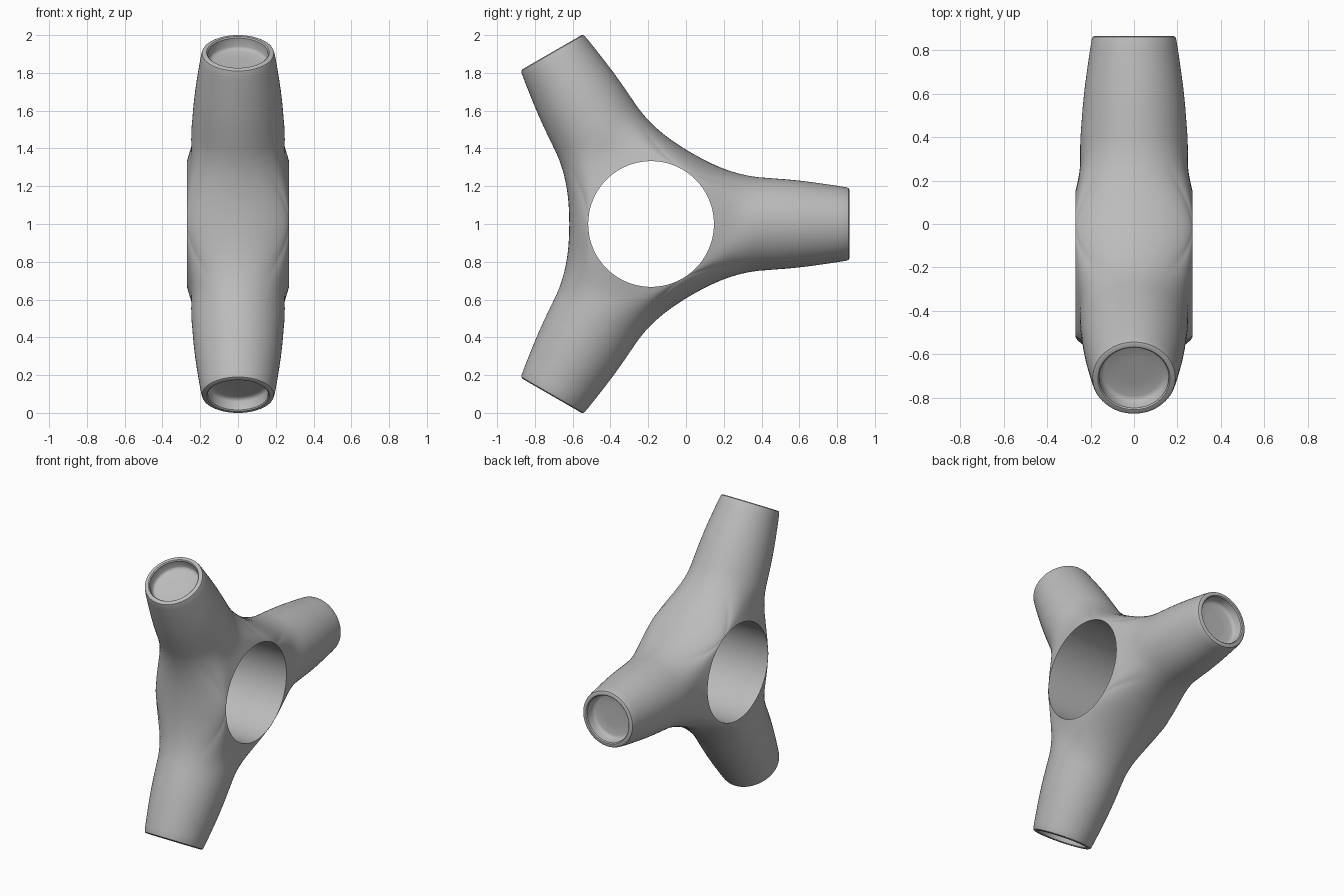
import bpy, bmesh, math
from mathutils import Vector, Matrix

if "Cube" in bpy.data.objects:
    bpy.data.objects.remove(bpy.data.objects["Cube"])

HOLE_R, WEB_R, HALF_X = 0.333, 0.433, 0.27    # hole radius, outer web radius, half thickness
CENTRE = Vector((0, -0.185, 1.0))
N_HOLE, N_WEB, N_BLEND = 24, 20, 14           # segments on hole arc, web and hub blend
MID_T, MID_R = 0.60, 0.245                    # where the hub blend becomes a round arm
ARM = [(0.66, 0.2405), (0.72, 0.236), (0.80, 0.228), (0.87, 0.219), (0.94, 0.209), (1.0, 0.2),
       (1.034, 0.194), (1.045, 0.190), (1.05, 0.180), (1.05, 0.166), (1.044, 0.160),
       (0.995, 0.157), (0.984, 0.150), (0.979, 0.135), (0.977, 0.07)]
CORNER = math.radians(60)

# Each base point: position, leaving direction, angle on the round arm; axes are (x, along, across)
def base_loop():
    pts = []
    def hole(side, k):
        f = -1 + 2 * k / N_HOLE
        phi = f * math.pi / 3
        d = Vector((-0.25 * side * (1 - f * f), math.cos(phi / 2), -math.sin(phi / 2)))
        p = Vector((side * HALF_X, HOLE_R * math.cos(phi), HOLE_R * math.sin(phi)))
        a = f * CORNER
        return p, d, a if side > 0 else math.pi - a
    def web(sgn, k):
        b = math.pi * k / N_WEB
        r = HOLE_R + (WEB_R - HOLE_R) * max(math.sin(b), 0) ** 1.4
        p = Vector((HALF_X * math.cos(b), r * 0.5, sgn * r * math.sqrt(0.75)))
        a = CORNER + (math.pi - 2 * CORNER) * k / N_WEB
        return p, Vector((0, math.sqrt(0.75), -0.5 * sgn)), sgn * a
    pts += [hole(1, k) for k in range(N_HOLE)]
    pts += [web(1, k) for k in range(N_WEB)]
    pts += [hole(-1, k) for k in range(N_HOLE, 0, -1)]
    pts += [web(-1, k) for k in range(N_WEB, 0, -1)]
    return pts

def round_pt(t, r, a):
    return Vector((r * math.cos(a), t, r * math.sin(a)))

def blend(p0, d0, p1, d1, s):
    m = 0.42
    return (p0 * (2*s**3 - 3*s*s + 1) + d0 * m * (s**3 - 2*s*s + s)
            + p1 * (3*s*s - 2*s**3) + d1 * m * (s**3 - s*s))

bm = bmesh.new()
base = base_loop()
n = len(base)

# Three identical arms with hub sectors
for i in range(3):
    rot = Matrix.Rotation(i * 2 * math.pi / 3, 4, 'X')
    add = lambda v: bm.verts.new(rot @ v + CENTRE)
    rings = []
    for j in range(N_BLEND + 1):
        s = j / N_BLEND
        rings.append([add(blend(p, d, round_pt(MID_T, MID_R, a),
                                Vector((-0.06 * math.cos(a), 1, -0.06 * math.sin(a))), s))
                      for p, d, a in base])
    rings += [[add(round_pt(t, r, a)) for _, _, a in base] for t, r in ARM]
    for r0, r1 in zip(rings, rings[1:]):
        for k in range(n):
            l = (k + 1) % n
            bm.faces.new((r0[k], r0[l], r1[l], r1[k]))
    bm.faces.new(rings[-1])                   # floor of the end recess
    # Bore wall between front and back rims
    front = rings[0][:N_HOLE + 1]
    back = [rings[0][(2 * N_HOLE + N_WEB - k) % n] for k in range(N_HOLE + 1)]
    for k in range(N_HOLE):
        bm.faces.new((front[k], front[k + 1], back[k + 1], back[k]))

bmesh.ops.remove_doubles(bm, verts=bm.verts, dist=0.0003)
bmesh.ops.recalc_face_normals(bm, faces=bm.faces)
mesh = bpy.data.meshes.new("three_way_connector")
bm.to_mesh(mesh)
bm.free()
obj = bpy.data.objects.new("three_way_connector", mesh)
bpy.context.collection.objects.link(obj)

mat = bpy.data.materials.new("plain grey")
mat.diffuse_color = (0.5, 0.5, 0.5, 1)
mat.use_nodes = True
mat.node_tree.nodes["Principled BSDF"].inputs["Base Color"].default_value = mat.diffuse_color
mesh.materials.append(mat)

bpy.context.view_layer.objects.active = obj
obj.select_set(True)
bpy.ops.object.shade_smooth_by_angle(angle=math.radians(40))
